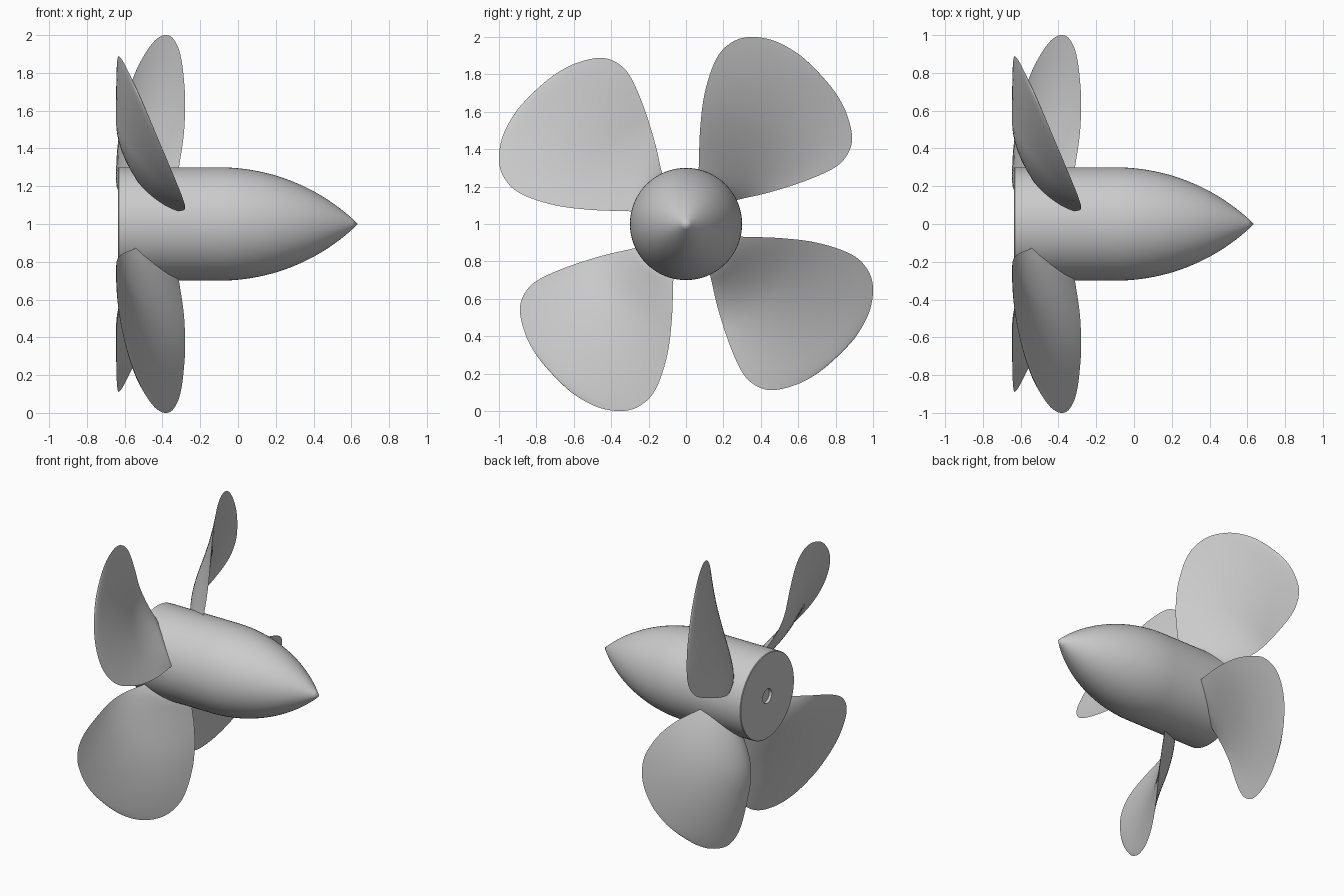
import bpy, bmesh, math
from mathutils import Vector, Matrix

if "Cube" in bpy.data.objects:
    bpy.data.objects.remove(bpy.data.objects["Cube"])


def finish(bm, name, angle):
    bmesh.ops.remove_doubles(bm, verts=bm.verts, dist=1e-5)
    bmesh.ops.recalc_face_normals(bm, faces=bm.faces)
    me = bpy.data.meshes.new(name)
    bm.to_mesh(me)
    bm.free()
    ob = bpy.data.objects.new(name, me)
    bpy.context.collection.objects.link(ob)
    bpy.ops.object.select_all(action='DESELECT')
    ob.select_set(True)
    bpy.context.view_layer.objects.active = ob
    bpy.ops.object.shade_smooth_by_angle(angle=math.radians(angle))
    return ob


def curve(pts, t):
    """Catmull-Rom through 2D points, t in 0..1"""
    n = len(pts) - 1
    i = min(int(t * n), n - 1)
    f = t * n - i
    a, b, c, d = (Vector(pts[max(0, min(n, k))]) for k in (i - 1, i, i + 1, i + 2))
    return 0.5 * (2 * b + (c - a) * f + (2 * a - 5 * b + 4 * c - d) * f ** 2
                  + (3 * b - a - 3 * c + d) * f ** 3)


# Hub: cylinder running into a pointed ogive nose, shallow shaft bore at the back
L, R0 = 0.735, 0.3
R = (L * L + R0 * R0) / (2 * R0)
profile = [(-0.615, 0), (-0.615, 0.05), (-0.635, 0.05), (-0.635, 0.296), (-0.631, 0.3)]
for k in range(25):
    dx = L * k / 24
    profile.append((-0.1 + dx, max(0, math.sqrt(R * R - dx * dx) - (R - R0))))
bm = bmesh.new()
vs = [bm.verts.new((x, 0, 1 + r)) for x, r in profile]
es = [bm.edges.new(p) for p in zip(vs, vs[1:])]
bmesh.ops.spin(bm, geom=vs + es, cent=(0, 0, 1), axis=(1, 0, 0),
               angle=2 * math.pi, steps=64, use_merge=True)
finish(bm, "hub", 35)

# Blade outline seen along the shaft: leading and trailing edge, root to tip
LEAD = [(.06, .2), (.068, .3), (.075, .5), (.1, .7), (.16, .88), (.24, .968),
        (.34, 1.0), (.47, .98), (.6, .91), (.7, .82)]
TRAIL = [(.2, .1), (.28, .13), (.45, .17), (.65, .235), (.8, .305), (.868, .38),
         (.888, .47), (.855, .6), (.79, .715), (.7, .82)]


def mid(v, s):
    """Twisted mid surface of the blade: x follows the angle round the shaft"""
    p = curve(LEAD, v).lerp(curve(TRAIL, v), s)
    th = math.degrees(math.atan2(p.y, p.x))
    u = min(1, max(0, (82 - th) / 62))
    w = min(1, max(0, (p.length - 0.3) / 0.3))
    pitch = 0.265 + 0.098 * w * (2 - w)
    return Vector((-0.28 - pitch * (1 - (1 - u) ** 1.6), p.x, p.y))


def surface(v, s, side):
    e = 0.002
    v2, s2 = min(max(v, e), 0.98), min(max(s, e), 1 - e)
    n = (mid(v2 + e, s2) - mid(v2 - e, s2)).cross(mid(v2, s2 + e) - mid(v2, s2 - e)).normalized()
    half = 0.036 * (1 - v) ** 0.8 * 4 * s * (1 - s)
    return mid(v, s) + n * half * side


# Four lens-section blades round the hub
NV, NS = 54, 20
for b in range(4):
    turn = Matrix.Translation((0, 0, 1)) @ Matrix.Rotation(b * math.pi / 2, 4, 'X')
    bm = bmesh.new()
    for side in (1, -1):
        g = [[bm.verts.new(turn @ surface(i / NV, j / NS, side)) for j in range(NS + 1)]
             for i in range(NV + 1)]
        for i in range(NV):
            for j in range(NS):
                bm.faces.new((g[i][j], g[i + 1][j], g[i + 1][j + 1], g[i][j + 1]))
    finish(bm, "blade_%d" % (b + 1), 40)
